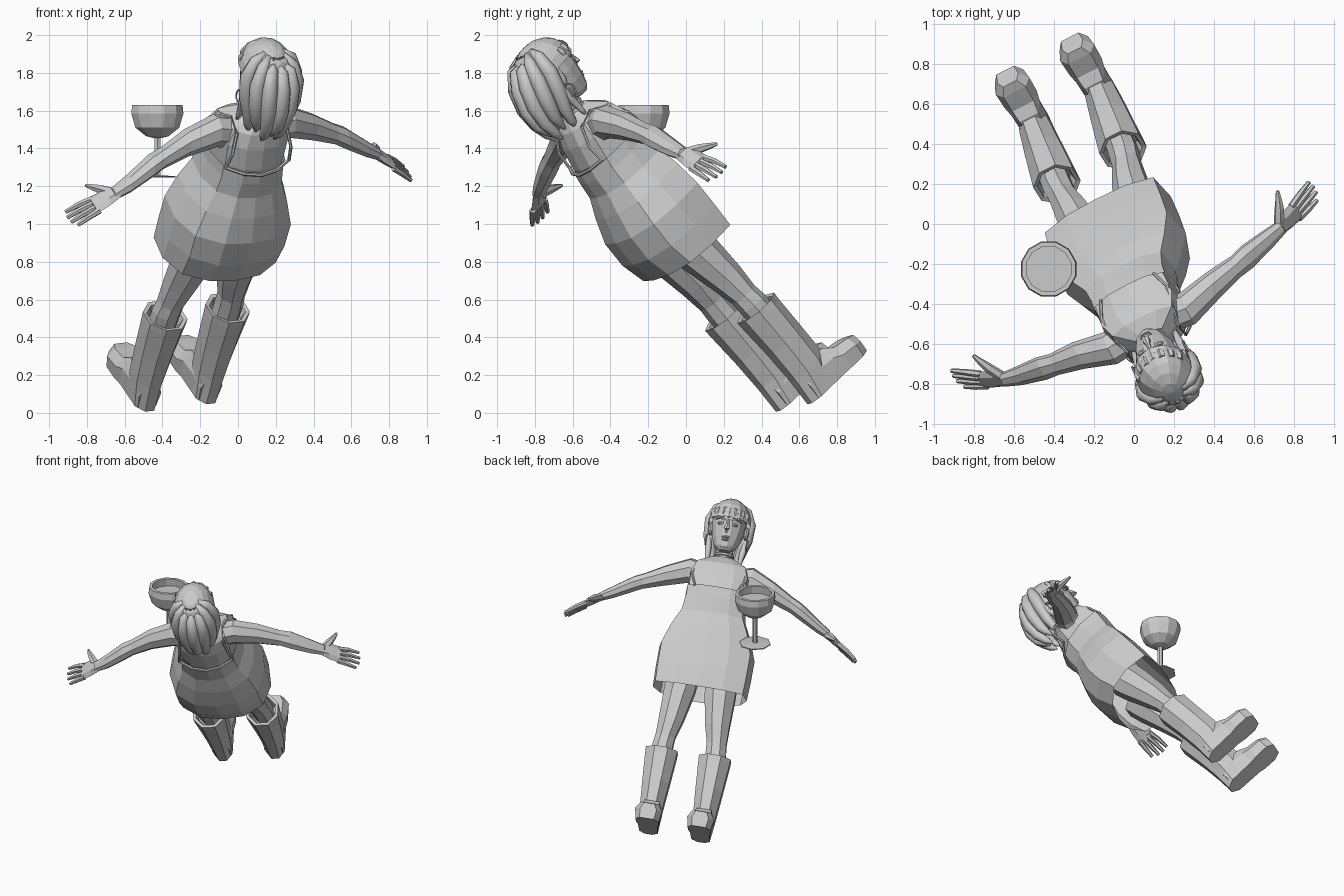
import bpy, bmesh
from math import sin, cos, pi, radians
from mathutils import Vector, Matrix

if "Cube" in bpy.data.objects:
    bpy.data.objects.remove(bpy.data.objects["Cube"])

clay = bpy.data.materials.new("light_grey")
clay.use_nodes = True
clay.diffuse_color = (0.6, 0.6, 0.6, 1)
clay.node_tree.nodes["Principled BSDF"].inputs["Base Color"].default_value = (0.6, 0.6, 0.6, 1)

# Leaning frame of the figure: side, forward, up
up = Vector((0.22, -0.61, 0.76)).normalized()
side = Vector((0.885, 0.456, 0.107))
side = (side - up * side.dot(up)).normalized()
fwd = up.cross(side)
LEAN = Matrix((side, fwd, up)).transposed().to_4x4()
LEAN.translation = (-0.07, -0.10, 0.92)


def finish(name, bm, lean=True, mirror=False, smooth=False):
    bmesh.ops.recalc_face_normals(bm, faces=bm.faces)
    mesh = bpy.data.meshes.new(name)
    bm.to_mesh(mesh)
    bm.free()
    obj = bpy.data.objects.new(name, mesh)
    bpy.context.collection.objects.link(obj)
    mesh.materials.append(clay)
    for p in mesh.polygons:
        p.use_smooth = smooth
    if lean:
        obj.matrix_world = LEAN
    if mirror:
        obj.modifiers.new("mirror", "MIRROR").use_mirror_merge = False
    return obj


def loft(name, rings, caps=(True, True), **kw):
    bm = bmesh.new()
    loops = [[bm.verts.new(p) for p in ring] for ring in rings]
    n = len(loops[0])
    for a, b in zip(loops, loops[1:]):
        for i in range(n):
            bm.faces.new((a[i], a[(i + 1) % n], b[(i + 1) % n], b[i]))
    if caps[0]:
        bm.faces.new(loops[0])
    if caps[1]:
        bm.faces.new(loops[-1])
    return finish(name, bm, **kw)


def flat_ring(x, y, z, a, b, n=8):
    """Horizontal ring around the up axis."""
    return [(x + a * cos(2 * pi * (i + .5) / n), y + b * sin(2 * pi * (i + .5) / n), z) for i in range(n)]


def tube(name, path, radii, n=6, **kw):
    """Tapered tube along a path."""
    pts = [Vector(p) for p in path]
    rings = []
    for i, p in enumerate(pts):
        d = (pts[min(i + 1, len(pts) - 1)] - pts[max(i - 1, 0)]).normalized()
        ref = Vector((0, 1, 0)) if abs(d.y) < .8 else Vector((0, 0, 1))
        u = (ref - d * ref.dot(d)).normalized()
        v = d.cross(u)
        rings.append([p + radii[i] * (u * cos(2 * pi * k / n) + v * sin(2 * pi * k / n)) for k in range(n)])
    return loft(name, rings, **kw)


# Torso outline: broad flat front, rounded back
HALF = [(.5, 1.02), (.93, .85), (1, .1), (.85, -.55), (.45, -.92)]
OUTLINE = [(0, 1.05)] + HALF + [(0, -1)] + [(-x, y) for x, y in reversed(HALF)]


def torso_ring(z, half, front, back, tilt=0):
    mid, depth = (front + back) / 2, (front - back) / 2
    return [(x * half, mid + y * depth, z + tilt * (mid + y * depth)) for x, y in OUTLINE]


# Dress, open at the hem, with a low neckline
loft("dress", [torso_ring(*r) for r in (
    (-.11, .33, .23, -.21), (.03, .335, .235, -.25), (.18, .335, .235, -.25),
    (.32, .285, .235, -.21), (.43, .23, .225, -.17), (.53, .215, .24, -.165, .05),
    (.595, .215, .245, -.155, .06))], caps=(False, False))

# Chest, shoulders and neck
loft("upper_body", [torso_ring(*r) for r in (
    (.55, .20, .23, -.145), (.60, .205, .238, -.145), (.72, .212, .21, -.12),
    (.80, .18, .18, -.09), (.86, .08, .12, -.04))], caps=(False, True))
loft("neck", [flat_ring(0, *r) for r in (
    (.04, .82, .085, .085), (.045, .88, .063, .063), (.06, .98, .06, .065))])
loft("choker", [flat_ring(0, .045, z, a, a, 12) for z, a in ((.875, .064), (.88, .071), (.893, .071), (.898, .064))])

# Shoulder straps and back trim
tube("strap", [(.15, .235, .60), (.185, .20, .69), (.17, .15, .785), (.145, .05, .83), (.15, -.05, .80),
               (.175, -.10, .70), (.19, -.095, .60)], [.009] * 7, mirror=True)
tube("back_trim", [(x, -.165 + x * x * 2, .585 + x * x * .5) for x in (-.19, -.1, 0, .1, .19)], [.01] * 5)

# Legs and boots
loft("leg", [flat_ring(*r) for r in (
    (.135, .005, .0, .118, .13), (.142, .02, -.11, .115, .125), (.162, .05, -.33, .092, .098),
    (.18, .06, -.46, .074, .078), (.187, .065, -.53, .077, .082), (.187, .07, -.62, .075, .08))],
    caps=(False, False), mirror=True)
loft("boot_shaft", [flat_ring(*r) for r in (
    (.187, .07, -.62, .085, .09), (.187, .065, -.565, .098, .105), (.187, .065, -.56, .12, .128),
    (.187, .065, -.60, .118, .126), (.187, .075, -.80, .102, .122), (.187, .08, -.98, .086, .122),
    (.183, .055, -1.14, .07, .10))], mirror=True)


def foot_ring(y, w, top):
    low = -1.14
    mid = low + (top - low) * .6
    return [(.183 + x * w, y, z) for x, z in
            ((-.85, low), (.85, low), (1, mid), (.65, top), (-.65, top), (-1, mid))]


loft("boot_foot", [foot_ring(*r) for r in (
    (.0, .065, -1.0), (.10, .078, -.95), (.20, .08, -.96), (.25, .092, -1.0),
    (.345, .095, -1.015), (.395, .058, -1.03))], mirror=True)


# Arms and hands, the right wrist held further back
def arm(label, sign, sway):
    def place(x, y, z):
        return (sign * x, y + sway * max(0, 1 - abs(x - .78) / .45), z)

    def limb(name, sections, n):
        loft(label + name, [[place(x, y + a * cos(2 * pi * k / n), z + b * sin(2 * pi * k / n))
                             for k in range(n)] for x, y, z, a, b in sections])

    def digit(name, path, radii):
        tube(label + name, [place(*p) for p in path], radii)

    limb("arm", ((.12, .045, .72, .085, .095), (.22, .05, .745, .085, .09), (.38, .055, .682, .072, .075),
                 (.52, .045, .622, .058, .057), (.59, .04, .588, .065, .059), (.72, .02, .515, .052, .046),
                 (.81, .01, .467, .038, .032)), 8)
    limb("palm", ((.78, .01, .48, .037, .029), (.84, .012, .44, .06, .028), (.91, .002, .395, .062, .02)), 6)
    for i, name in enumerate(("index", "middle", "ring", "little")):
        y = .047 - i * .031
        reach = (.95, 1, .98, .85)[i]
        digit(name + "_finger", [(.89, y, .405), (.89 + .07 * reach, y * 1.2, .405 - .048 * reach),
                                 (.89 + .135 * reach, y * 1.3 - .005, .405 - .10 * reach)], (.018, .016, .011))
    digit("thumb", [(.80, .03, .46), (.835, .09, .435), (.855, .13, .415), (.872, .17, .395)],
          (.028, .025, .018, .009))


arm("left_", 1, 0)
arm("right_", -1, -.06)

# Head
loft("head", [flat_ring(0, y, z, a, b, 12) for y, z, a, b in (
    (.145, .895, .035, .04), (.118, .925, .075, .085), (.095, .99, .102, .122), (.085, 1.06, .117, .142),
    (.08, 1.13, .122, .152), (.075, 1.19, .12, .155), (.07, 1.24, .09, .115))])


def blob(name, loc, size, **kw):
    bm = bmesh.new()
    m = Matrix.Translation(loc) @ Matrix.Diagonal((*size, 1))
    bmesh.ops.create_uvsphere(bm, u_segments=8, v_segments=5, radius=1, matrix=m)
    return finish(name, bm, **kw)


# Face
tube("nose", [(0, .225, 1.105), (0, .235, 1.07), (0, .24, 1.038), (0, .212, 1.02)], [.009, .013, .022, .014])
blob("upper_lip", (0, .212, .982), (.034, .014, .009))
blob("lower_lip", (0, .207, .965), (.028, .016, .010))
blob("chin", (0, .17, .92), (.035, .03, .026))
blob("eye", (.048, .206, 1.075), (.026, .014, .013), mirror=True)
tube("eyebrow", [(.02, .226, 1.102), (.058, .216, 1.113), (.09, .182, 1.104)], [.007, .008, .004], mirror=True)
blob("ear", (.126, .045, 1.065), (.018, .03, .048), mirror=True)
tube("earring", [(.143, .04 + .026 * sin(a * pi / 6), .985 + .036 * cos(a * pi / 6)) for a in range(13)],
     [.005] * 13, n=5, mirror=True)

# Faceted hair cap with the face and ears left open
bm = bmesh.new()
bmesh.ops.create_uvsphere(bm, u_segments=12, v_segments=10, radius=1,
                          matrix=Matrix.Translation((0, .065, 1.12)) @ Matrix.Diagonal((.147, .185, .17, 1)))
centres = [(f, f.calc_center_median()) for f in bm.faces]
gone = [f for f, c in centres if c.z < 1.0 or (c.y > .03 and c.z < 1.13)]
bmesh.ops.delete(bm, geom=gone, context="FACES")
finish("hair_cap", bm)

# Short scalloped fringe
for i in range(7):
    a = radians(-60 + 20 * i)
    x, y = sin(a), cos(a)
    tube("fringe_lock", [(.126 * x, .07 + .15 * y, 1.185), (.13 * x, .07 + .158 * y, 1.155),
                         (.13 * x, .07 + .156 * y, 1.118)], [.018, .022, .012])

# Long locks from the crown, gathering down the back
for i in range(7):
    a = radians(-84 + 28 * i)
    x, y = sin(a), -cos(a)
    low = .035 * (i % 2)
    path = [(.05 * x, .05 + .06 * y, 1.262), (.105 * x, .045 + .125 * y, 1.225), (.138 * x, .03 + .165 * y, 1.14),
            (.13 * x, .005 + .175 * y, 1.03), (.105 * x, -.02 + .155 * y, .93),
            (.09 * x, -.03 + .128 * y, .85 + low), (.08 * x, -.03 + .11 * y, .80 + low)]
    tube("hair_lock", path, [.018, .033, .043, .044, .036, .026, .008], n=10, smooth=True)

# Thin locks beside the neck
tube("side_lock", [(.125, .0, 1.12), (.135, .005, 1.02), (.12, .02, .93), (.115, .03, .86), (.12, .03, .82)],
     [.016, .024, .022, .016, .006], n=8, smooth=True, mirror=True)

# Cocktail glass standing upright beside the figure
GX, GY = -.427, -.225


def glass_part(name, profile, n):
    return loft(name, [flat_ring(GX, GY, z, r, r, n) for r, z in profile], lean=False)


glass_part("glass_bowl", [(.02, 1.455), (.062, 1.465), (.12, 1.51), (.143, 1.585), (.138, 1.63),
                          (.116, 1.63), (.12, 1.575)], 12)
glass_part("glass_stem", [(.018, 1.25), (.018, 1.46)], 6)
glass_part("glass_base", [(.11, 1.245), (.11, 1.252), (.03, 1.258)], 8)
